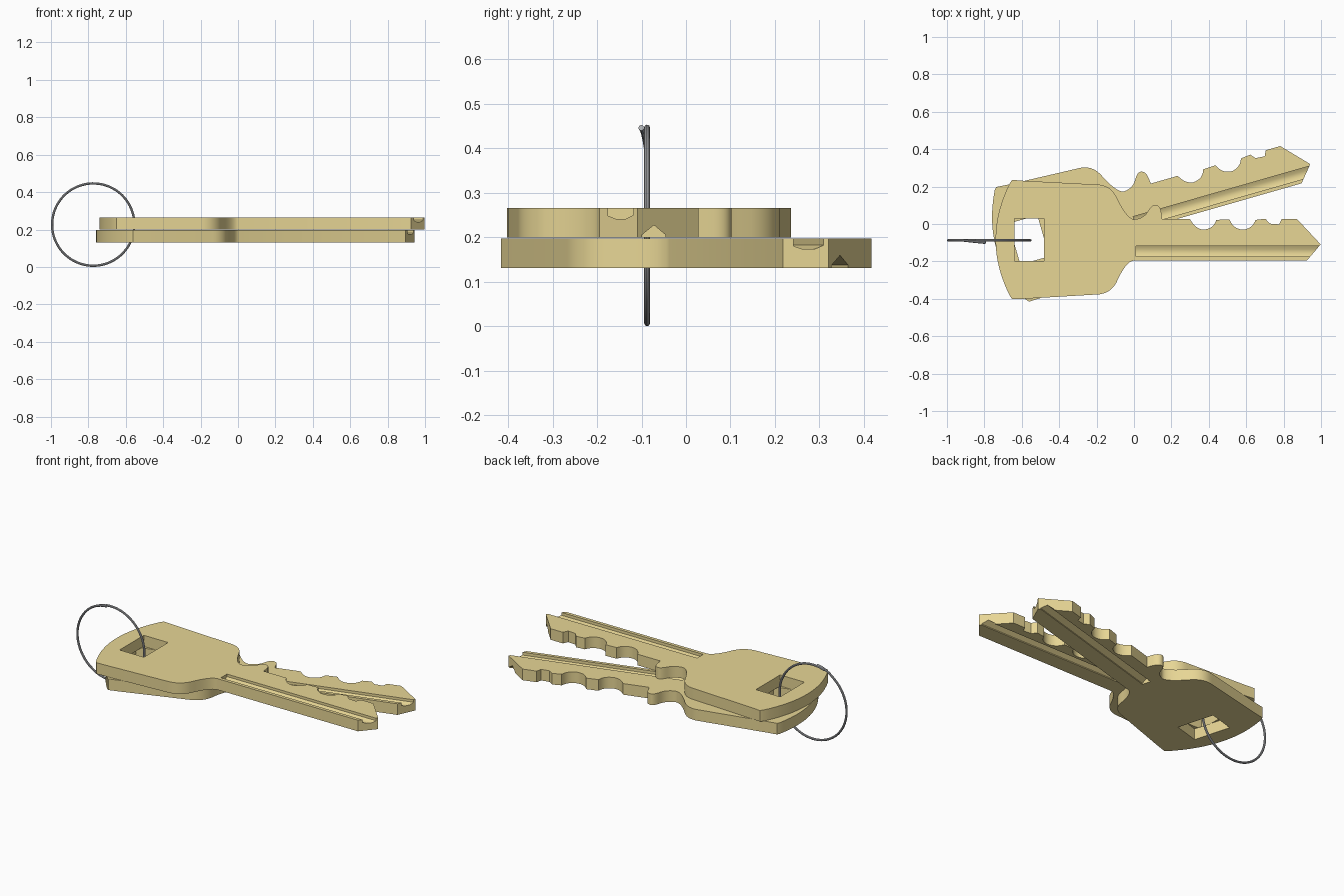
import bpy, bmesh, math
from mathutils import Vector

if "Cube" in bpy.data.objects:
    bpy.data.objects.remove(bpy.data.objects["Cube"])

THICK = 0.066


def material(name, rgb):
    m = bpy.data.materials.new(name)
    m.diffuse_color = (*rgb, 1)
    m.use_nodes = True
    m.node_tree.nodes["Principled BSDF"].inputs["Base Color"].default_value = m.diffuse_color
    return m


def trace(start, steps, n=8):
    """Outline from straight steps (x, y) and quadratic arcs (cx, cy, x, y)."""
    pts = [Vector(start)]
    for s in steps:
        a, b = pts[-1], Vector(s[-2:])
        if len(s) == 4:
            c = Vector(s[:2])
            for i in range(1, n):
                t = i / n
                pts.append(a * (1 - t) ** 2 + c * 2 * t * (1 - t) + b * t * t)
        pts.append(b)
    return pts


def prism(name, pts, direction):
    """Extrude a closed 3D polygon along a direction."""
    bm = bmesh.new()
    face = bm.faces.new([bm.verts.new(p) for p in pts])
    ext = bmesh.ops.extrude_face_region(bm, geom=[face])
    bmesh.ops.translate(bm, vec=Vector(direction),
                        verts=[v for v in ext["geom"] if isinstance(v, bmesh.types.BMVert)])
    bmesh.ops.recalc_face_normals(bm, faces=bm.faces)
    me = bpy.data.meshes.new(name)
    bm.to_mesh(me)
    bm.free()
    ob = bpy.data.objects.new(name, me)
    bpy.context.collection.objects.link(ob)
    return ob


def smooth(ob):
    bpy.ops.object.select_all(action='DESELECT')
    ob.select_set(True)
    bpy.context.view_layer.objects.active = ob
    bpy.ops.object.shade_smooth_by_angle(angle=math.radians(30))


brass = material("brass", (0.8, 0.67, 0.3))
steel = material("steel", (0.45, 0.46, 0.48))

# Key outline: bow, shoulders, blade with tip, tooth cuts, stop bump
outline = trace((-0.65, -0.402), [
    (-0.59, -0.400), (-0.20, -0.377),
    (-0.13, -0.375, -0.095, -0.315), (-0.045, -0.2, 0.0, -0.195),
    (0.925, -0.195), (0.998, -0.109), (0.87, 0.028), (0.79, 0.028),
    (0.775, -0.002), (0.725, 0.002), (0.703, 0.028), (0.65, 0.022),
    (0.632, -0.028, 0.58, -0.030), (0.53, -0.026, 0.51, 0.025),
    (0.44, 0.022), (0.425, -0.028, 0.37, -0.030), (0.325, -0.025, 0.30, 0.026),
    (0.15, 0.026), (0.146, 0.06), (0.142, 0.098, 0.115, 0.102),
    (0.095, 0.103, 0.075, 0.068), (0.05, 0.027, 0.0, 0.025),
    (-0.04, 0.03, -0.095, 0.147), (-0.13, 0.211, -0.20, 0.211),
    (-0.59, 0.231), (-0.65, 0.236)])
outline += trace((-0.662, 0.222), [(-0.818, -0.083, -0.662, -0.388)], 16)

key = prism("upper_key", [(p.x, p.y, 0) for p in outline], (0, 0, THICK))

# Bow hole and the two blade grooves
hole = prism("hole_cutter", [(x, y, -0.1) for x, y in
             [(-0.64, -0.198), (-0.48, -0.198), (-0.48, 0.03), (-0.64, 0.03)]], (0, 0, 0.3))
top_groove = [(-0.175, 0.1), (-0.175, 0.049), (-0.158, 0.042),
              (-0.135, 0.042), (-0.118, 0.051), (-0.118, 0.1)]
low_groove = [(-0.099, -0.04), (-0.099, 0.006), (-0.072, 0.028),
              (-0.046, 0.006), (-0.046, -0.04)]
cutters = [hole] + [prism("groove_cutter", [(0.01, y, z) for y, z in prof], (1.2, 0, 0))
                    for prof in (top_groove, low_groove)]
for c in cutters:
    c.hide_render = True
    mod = key.modifiers.new("cut", 'BOOLEAN')
    mod.operation = 'DIFFERENCE'
    mod.solver = 'EXACT'
    mod.object = c
bpy.context.view_layer.update()
baked = bpy.data.meshes.new_from_object(
    key.evaluated_get(bpy.context.evaluated_depsgraph_get()))
key.modifiers.clear()
key.data = baked
for c in cutters:
    bpy.data.objects.remove(c)
key.data.materials.clear()
key.data.materials.append(brass)
smooth(key)

# Second key fanned out underneath
lower = bpy.data.objects.new("lower_key", key.data.copy())
bpy.context.collection.objects.link(lower)
lower.rotation_euler.z = math.radians(16)
lower.location = (-0.047, 0.15, 0.131)
key.location.z = 0.199

# Split ring: a full loop whose free end lifts off sideways near the top
curve = bpy.data.curves.new("split_ring", 'CURVE')
curve.dimensions = '3D'
curve.bevel_depth = 0.0065
curve.bevel_resolution = 3
curve.use_fill_caps = True
N = 100
spline = curve.splines.new('POLY')
spline.points.add(N)
for i, p in enumerate(spline.points):
    deg = 95 + 375 * i / N
    lift = max(0, (130 - deg) / 35)
    a = math.radians(deg)
    p.co = (-0.774 + 0.22 * math.cos(a), -0.0875 - 0.013 * lift, 0.2295 + 0.22 * math.sin(a), 1)
tmp = bpy.data.objects.new("ring_path", curve)
bpy.context.collection.objects.link(tmp)
bpy.context.view_layer.update()
ring_mesh = bpy.data.meshes.new_from_object(
    tmp.evaluated_get(bpy.context.evaluated_depsgraph_get()))
bpy.data.objects.remove(tmp)
ring = bpy.data.objects.new("split_ring", ring_mesh)
bpy.context.collection.objects.link(ring)
ring_mesh.materials.clear()
ring_mesh.materials.append(steel)
ring.location.z = -0.003
smooth(ring)
